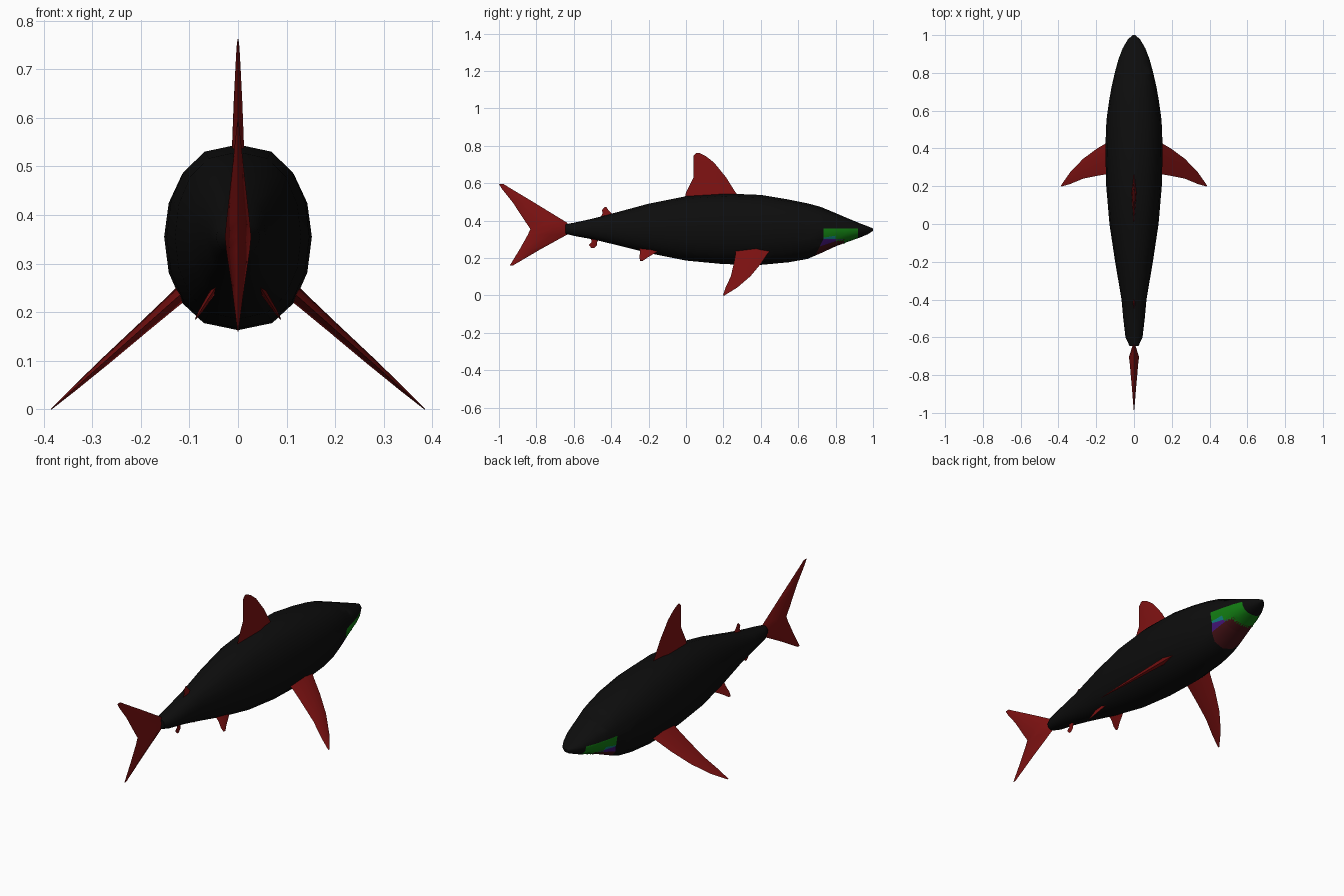
import bpy, bmesh, math
from mathutils import Vector

cube = bpy.data.objects.get("Cube")
if cube:
    bpy.data.objects.remove(cube, do_unlink=True)


def make_material(name, colour):
    mat = bpy.data.materials.new(name)
    mat.use_nodes = True
    mat.diffuse_color = (*colour, 1)
    mat.node_tree.nodes["Principled BSDF"].inputs["Base Color"].default_value = (*colour, 1)
    return mat


skin = make_material("black skin", (.004, .004, .004))
fin_red = make_material("fin red", (.21, .006, .006))
gum = make_material("mouth green", (.006, .2, .006))
corner = make_material("mouth corner cyan", (.006, .2, .2))
lip = make_material("lower lip purple", (.06, .008, .2))
jaw = make_material("jaw maroon", (.06, .006, .008))
SKIN, GUM, CORNER, LIP, JAW = range(5)


def loft(rings):
    """Bridge closed rings of points and cap both ends."""
    bm = bmesh.new()
    loops = [[bm.verts.new(p) for p in ring] for ring in rings]
    for a, b in zip(loops, loops[1:]):
        n = len(a)
        for i in range(n):
            j = (i + 1) % n
            bm.faces.new((a[i], a[j], b[j], b[i]))
    bm.faces.new(loops[0])
    bm.faces.new(loops[-1])
    bmesh.ops.recalc_face_normals(bm, faces=bm.faces)
    return bm


def finish(bm, name, materials, angle):
    mesh = bpy.data.meshes.new(name)
    bm.to_mesh(mesh)
    bm.free()
    obj = bpy.data.objects.new(name, mesh)
    bpy.context.collection.objects.link(obj)
    for mat in materials:
        mesh.materials.append(mat)
    bpy.ops.object.select_all(action='DESELECT')
    obj.select_set(True)
    bpy.context.view_layer.objects.active = obj
    bpy.ops.object.shade_smooth_by_angle(angle=math.radians(angle))
    return obj


# Body: y, top, bottom, half width of each ring
MID, SIDES = .355, 16
stations = [
    (-.645, .38, .33, .024), (-.6, .388, .318, .045), (-.5, .41, .3, .057),
    (-.4, .436, .276, .066), (-.2, .49, .226, .1), (0, .53, .186, .13),
    (.2, .545, .167, .147), (.4, .537, .163, .152), (.55, .512, .177, .146),
    (.65, .492, .195, .132), (.72, .473, .225, .12), (.8, .44, .262, .102),
    (.87, .41, .288, .083), (.93, .385, .309, .06), (.975, .368, .328, .034),
    (1, .358, .345, .008)]


def body_ring(y, top, bottom, width):
    points = []
    for i in range(SIDES):
        a = math.tau * i / SIDES
        s, c = math.sin(a), math.cos(a)
        x = width * math.copysign(abs(s) ** .8, s)
        points.append((x, y, MID + c * (top - MID if c > 0 else MID - bottom)))
    return points


body = loft([body_ring(*s) for s in stations])

# Cut the mouth outline into the head
cuts = [((0, 0, .358), (0, 0, 1)), ((0, 0, .3), (0, 0, 1)),
        ((0, .735, 0), (0, 1, 0)), ((0, .8, 0), (0, 1, 0)),
        ((0, .85, 0), (0, 1, 0)), ((0, .92, 0), (0, 1, 0)),
        ((0, .7, .23), (0, 1, -.5))]
for point, normal in cuts:
    head = [f for f in body.faces if f.calc_center_median().y > .65]
    parts = set(head)
    for f in head:
        parts.update(f.edges)
        parts.update(f.verts)
    bmesh.ops.bisect_plane(body, geom=list(parts), plane_co=point, plane_no=normal)


def mouth_colour(face):
    c = face.calc_center_median()
    if c.z > .358 or c.y > .92:
        return SKIN
    if c.y > .85 or (c.z > .3 and c.y > .8):
        return GUM
    if c.z > .3 and c.y > .735:
        return GUM if c.z > .318 else CORNER
    if c.z < .3 and c.y > .7 + (c.z - .23) * .5:
        return JAW if face.normal.z < -.72 else LIP
    return SKIN


body.normal_update()
for f in body.faces:
    f.material_index = mouth_colour(f)

# Teeth: thin triangles along the edge between gum and jaw
teeth = bmesh.new()
for e in body.edges:
    if len(e.link_faces) != 2:
        continue
    upper, lower = sorted(e.link_faces, key=lambda f: f.material_index != GUM)
    if upper.material_index != GUM or lower.material_index not in (LIP, JAW):
        continue
    a, b = (v.co.copy() for v in e.verts)
    count = max(1, round((b - a).length / .014))
    inward = lower.normal.cross(b - a).normalized()
    if inward.dot(lower.calc_center_median() - a) < 0:
        inward.negate()
    lift = lower.normal * .003
    for k in range(count):
        p, q = a.lerp(b, k / count), a.lerp(b, (k + 1) / count)
        tri = [p + lift, q + lift, (p + q) / 2 + inward * .013 + lift]
        if (tri[1] - tri[0]).cross(tri[2] - tri[0]).dot(lower.normal) < 0:
            tri.reverse()
        teeth.faces.new([teeth.verts.new(v) for v in tri])

finish(body, "body", [skin, gum, corner, lip, jaw], 50)
finish(teeth, "upper_teeth", [gum], 30)


def make_fin(name, root, direction, sections):
    """Sections: distance along the fin, front y, rear y, half thickness."""
    root, along = Vector(root), Vector(direction).normalized()
    across = along.cross(Vector((0, 1, 0)))
    rings = []
    for dist, front, rear, thick in sections:
        base = root + along * dist
        ridge = front + (rear - front) * .4
        rings.append([base + Vector((0, front, 0)),
                      base + Vector((0, ridge, 0)) + across * thick,
                      base + Vector((0, rear, 0)),
                      base + Vector((0, ridge, 0)) - across * thick])
    finish(loft(rings), name, [fin_red], 40)


# Fins on the centre line, measured straight up from the ground
UP = (0, 0, 1)
make_fin("dorsal_fin", (0, 0, 0), UP, [
    (.5, .31, -.01, .016), (.55, .265, 0, .012), (.63, .215, .04, .009),
    (.71, .15, .04, .005), (.745, .105, .04, .003), (.762, .07, .055, .001)])
make_fin("tail_fin", (0, 0, 0), UP, [
    (.16, -.925, -.942, .001), (.245, -.78, -.89, .012), (.325, -.635, -.845, .024),
    (.355, -.62, -.832, .027), (.388, -.635, -.855, .024), (.495, -.81, -.925, .012),
    (.57, -.935, -.985, .004), (.595, -.975, -1, .001)])
make_fin("second_dorsal_fin", (0, 0, 0), UP, [
    (.41, -.38, -.46, .008), (.44, -.4, -.445, .006), (.455, -.415, -.45, .004),
    (.472, -.425, -.435, .001)])
make_fin("anal_fin", (0, 0, 0), UP, [
    (.252, -.49, -.505, .001), (.27, -.475, -.52, .004), (.285, -.475, -.505, .006),
    (.32, -.45, -.51, .008)])

# Paired fins
for side, sx in (("left", 1), ("right", -1)):
    make_fin("pectoral_fin_" + side, (sx * .12, 0, .235), (sx * .265, 0, -.235), [
        (-.04, .47, .265, .018), (.02, .435, .265, .015), (.1, .4, .255, .012),
        (.2, .345, .24, .009), (.29, .275, .212, .005), (.354, .207, .198, .001)])
    make_fin("pelvic_fin_" + side, (sx * .05, 0, .245), (sx * .038, 0, -.06), [
        (-.015, -.13, -.25, .008), (.015, -.155, -.245, .006),
        (.05, -.205, -.25, .004), (.071, -.23, -.245, .001)])
